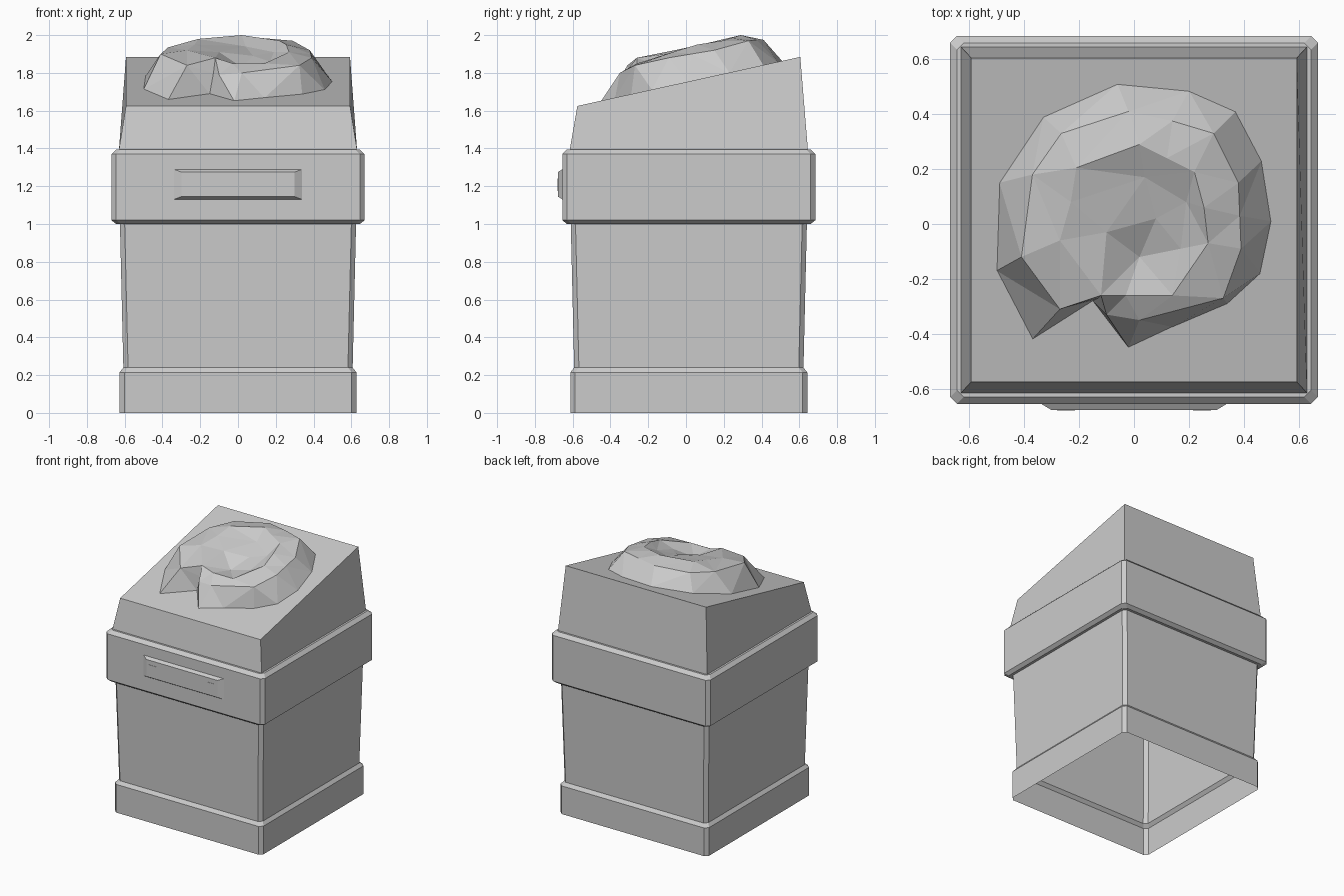
import bpy, bmesh

cube = bpy.data.objects.get("Cube")
if cube:
    bpy.data.objects.remove(cube, do_unlink=True)

grey = bpy.data.materials.new("plain grey")
grey.use_nodes = True
GREY = (0.6, 0.6, 0.6, 1)
grey.diffuse_color = GREY
grey.node_tree.nodes["Principled BSDF"].inputs["Base Color"].default_value = GREY

CY = 0.015  # the bin sits slightly behind the centre, the handle in front


def finish(name, bm, closed_normals=True):
    bmesh.ops.remove_doubles(bm, verts=bm.verts, dist=0.0005)
    if closed_normals:
        bmesh.ops.recalc_face_normals(bm, faces=bm.faces)
    mesh = bpy.data.meshes.new(name)
    bm.to_mesh(mesh)
    bm.free()
    mesh.materials.append(grey)
    obj = bpy.data.objects.new(name, mesh)
    bpy.context.collection.objects.link(obj)
    return obj


def loft(bm, rings):
    """Bridge closed rings of equal length with quads."""
    rows = [[bm.verts.new(p) for p in ring] for ring in rings]
    n = len(rows[0])
    for low, high in zip(rows, rows[1:]):
        for i in range(n):
            j = (i + 1) % n
            bm.faces.new((low[i], low[j], high[j], high[i]))
    return rows


def chamfered_square(half, z, cut=0.025):
    """Square ring with cut corners."""
    ring = []
    for sx, sy in ((1, 1), (-1, 1), (-1, -1), (1, -1)):
        a = (sx * half, CY + sy * (half - cut), z)
        b = (sx * (half - cut), CY + sy * half, z)
        ring += [a, b] if sx == sy else [b, a]
    return ring


# Plinth, tapered body and collar: one shell, open underneath
profile = [(0.627, 0), (0.627, 0.215), (0.607, 0.24), (0.625, 1.0),
           (0.645, 1.0), (0.67, 1.02), (0.67, 1.37), (0.645, 1.395), (0.625, 1.395)]
bm = bmesh.new()
loft(bm, [chamfered_square(h, z) for h, z in profile])
finish("bin_body", bm, False)


# Sloping lid
def deck(y):
    return 1.625 + 0.22 * (y + 0.575)


bm = bmesh.new()
corners = ((1, 1), (-1, 1), (-1, -1), (1, -1))
foot = [(0.63 * sx, CY + 0.63 * sy, 1.395) for sx, sy in corners]
top = [(0.593 * sx, CY + 0.59 * sy, deck(CY + 0.59 * sy)) for sx, sy in corners]
rows = loft(bm, [foot, top])
bm.faces.new(rows[-1])
finish("sloping_lid", bm, False)

# Swirled heap on the lid: foot, outer crest, inner rim and hollow
foot = [(-.37, -.42), (-.5, -.17), (-.49, .15), (-.33, .39), (-.06, .51),
        (.2, .485), (.37, .41), (.465, .23), (.5, .01), (.46, -.18),
        (.34, -.29), (.14, -.375), (-.02, -.45), (-.15, -.28)]
crest = [(-.27, -.31, 1.84), (-.41, -.12, 1.9), (-.37, .18, 1.935), (-.265, .33, 1.955),
         (-.02, .41, 1.975), (.14, .375, 1.975), (.29, .33, 1.97), (.38, .15, 1.92),
         (.385, .03, 1.9), (.39, -.09, 1.88), (.325, -.27, 1.84), (.02, -.35, 1.8),
         (-.1, -.33, 1.79), (-.13, -.27, 1.8)]
notch = (-.12, -.26, 1.88)
rim = [notch, (-.27, -.06, 1.92), (-.23, .08, 1.95), (-.21, .205, 1.98),
       (.02, .29, 2), (.12, .24, 1.985), (.22, .19, 1.97), (.255, .06, 1.95),
       (.27, -.07, 1.91), (.27, -.07, 1.91), (.14, -.26, 1.85), (-.03, -.26, 1.85),
       notch, notch]
slope, back, side, dip = (-.1, -.03, 1.91), (.04, .17, 1.94), (.19, .08, 1.91), (.02, -.12, 1.83)
hollow = [slope] * 3 + [back] * 3 + [side] * 2 + [(.17, -.09, 1.86)] * 2 + [dip] * 3 + [slope]
bm = bmesh.new()
rows = loft(bm, [[(x, y, deck(y) - 0.002) for x, y in foot], crest, rim, hollow])
centre = bm.verts.new((.08, .02, 1.89))
inner = rows[-1]
for a, b in zip(inner, inner[1:] + inner[:1]):
    if (a.co - b.co).length > 0.001:
        bm.faces.new((a, b, centre))
bmesh.ops.remove_doubles(bm, verts=bm.verts, dist=0.0005)
bmesh.ops.triangulate(bm, faces=bm.faces)
finish("swirled_heap", bm)


# Front handle plate with two square studs
def plate(name, cx, cz, wide, tall, y0, y1, inset_x, inset_z):
    bm = bmesh.new()
    rings = []
    for y, ix, iz in ((y0, 0, 0), (y1, inset_x, inset_z)):
        rings.append([(cx + sx * (wide - ix), y, cz + sz * (tall - iz)) for sx, sz in corners])
    rows = loft(bm, rings)
    bm.faces.new(rows[-1])
    bm.faces.new(rows[0])
    finish(name, bm)


plate("handle_plate", 0, 1.21, 0.34, 0.08, CY - 0.669, -0.678, 0.04, 0.015)
for label, sx in (("left", 1), ("right", -1)):
    plate(label + "_handle_stud", sx * 0.247, 1.208, 0.033, 0.033, -0.677, -0.68, 0, 0)
